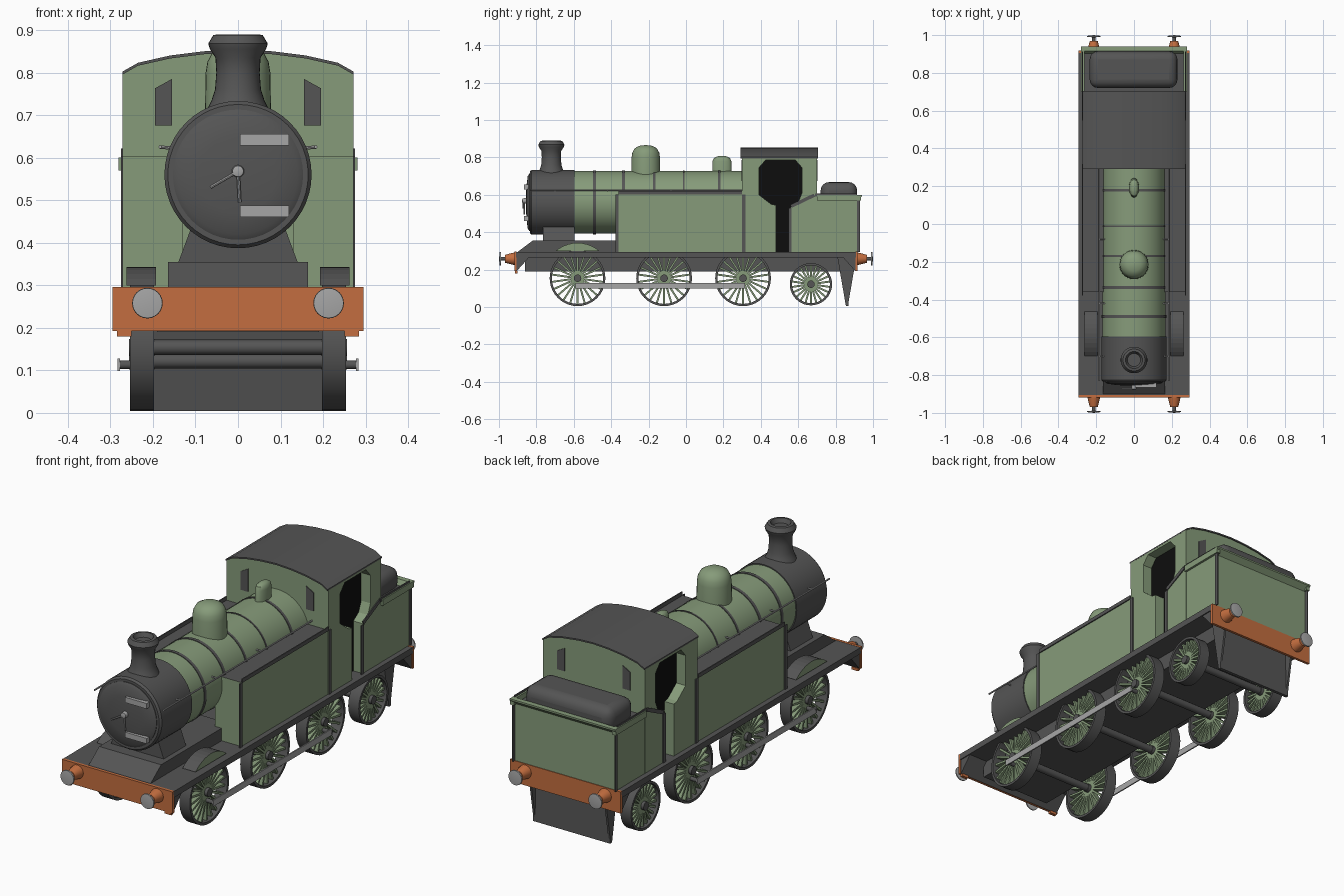
import bpy, bmesh, math
from mathutils import Matrix, Vector

old = bpy.data.objects.get("Cube")
if old:
    bpy.data.objects.remove(old, do_unlink=True)


def material(name, rgb):
    m = bpy.data.materials.new(name)
    m.use_nodes = True
    m.diffuse_color = (*rgb, 1)
    m.node_tree.nodes["Principled BSDF"].inputs["Base Color"].default_value = (*rgb, 1)
    return m


GREEN = material("sage green", (0.24, 0.33, 0.195))
DARK = material("dark grey", (0.09, 0.09, 0.09))
ORANGE = material("burnt orange", (0.55, 0.155, 0.05))
SILVER = material("light grey", (0.38, 0.38, 0.38))
BLACK = material("black", (0.004, 0.004, 0.004))

TURN = {"x": Matrix.Rotation(math.pi / 2, 4, "Y"),
        "y": Matrix.Rotation(-math.pi / 2, 4, "X"),
        "z": Matrix.Identity(4)}
SIDES = (("left", 1), ("right", -1))


def finish(bm, name, mat, smooth=False, second=None, rule=None):
    bmesh.ops.recalc_face_normals(bm, faces=bm.faces)
    me = bpy.data.meshes.new(name)
    if second:
        bm.normal_update()
        for f in bm.faces:
            f.material_index = int(rule(f))
    bm.to_mesh(me)
    bm.free()
    me.materials.append(mat)
    if second:
        me.materials.append(second)
    ob = bpy.data.objects.new(name, me)
    bpy.context.collection.objects.link(ob)
    if smooth:
        bpy.ops.object.select_all(action="DESELECT")
        ob.select_set(True)
        bpy.context.view_layer.objects.active = ob
        bpy.ops.object.shade_smooth_by_angle(angle=math.radians(38))
    return ob


def prism(name, pts, axis, a, b, mat, **kw):
    """Extrude an outline: (y, z) points along x, or (x, z) points along y."""
    at = (lambda p, t: (t, *p)) if axis == "x" else (lambda p, t: (p[0], t, p[1]))
    bm = bmesh.new()
    face = bm.faces.new([bm.verts.new(at(p, a)) for p in pts])
    ext = bmesh.ops.extrude_face_region(bm, geom=[face])
    step = Vector(at((0, 0), b - a))
    bmesh.ops.translate(bm, vec=step, verts=[v for v in ext["geom"] if isinstance(v, bmesh.types.BMVert)])
    return finish(bm, name, mat, **kw)


def box(name, x, y, z, mat, **kw):
    return prism(name, [(y[0], z[0]), (y[1], z[0]), (y[1], z[1]), (y[0], z[1])], "x", *x, mat, **kw)


def lathe(name, prof, loc, axis, mat, seg=32, scale=(1, 1, 1)):
    """Spin (radius, height) points round an axis."""
    bm = bmesh.new()
    vs = [bm.verts.new((r, 0, h)) for r, h in prof]
    for a, b in zip(vs, vs[1:]):
        bm.edges.new((a, b))
    bmesh.ops.spin(bm, geom=bm.verts[:] + bm.edges[:], cent=(0, 0, 0), axis=(0, 0, 1),
                   angle=2 * math.pi, steps=seg)
    bmesh.ops.remove_doubles(bm, verts=bm.verts, dist=0.0002)
    bm.transform(Matrix.Translation(loc) @ Matrix.Diagonal((*scale, 1)) @ TURN[axis])
    return finish(bm, name, mat, smooth=True)


def rod(name, p, q, r, mat, seg=12):
    p, q = Vector(p), Vector(q)
    bm = bmesh.new()
    bmesh.ops.create_cone(bm, cap_ends=True, segments=seg, radius1=r, radius2=r, depth=(q - p).length)
    bm.transform(Matrix.Translation((p + q) / 2) @ (q - p).to_track_quat("Z", "Y").to_matrix().to_4x4())
    return finish(bm, name, mat, smooth=True)


def trim(name, path, x, mat, w=0.018):
    """Flat strips on a side sheet, following (y, z) points."""
    for p, q in zip(path, path[1:]):
        p, q = Vector(p), Vector(q)
        n = (q - p).normalized().orthogonal() * w
        prism(name, [p, q, q + n, p + n], "x", x, x * 1.02, mat)


# Running plate and frames
box("running_plate", (-0.295, 0.295), (-0.91, 0.91), (0.265, 0.295), DARK)
box("main_frame", (-0.19, 0.19), (-0.86, 0.86), (0.19, 0.265), DARK)
prism("smokebox_base", [(-0.9, 0.295), (-0.82, 0.355), (-0.3, 0.355), (-0.3, 0.295)], "x", -0.165, 0.165, DARK)
prism("smokebox_saddle", [(-0.14, 0.355), (0.14, 0.355), (0.112, 0.43), (-0.112, 0.43)], "y", -0.765, -0.595, DARK)
prism("rear_skirt", [(0.81, 0.265), (0.86, 0.265), (0.87, 0.005), (0.855, 0.005)], "x", -0.205, 0.205, DARK)
for s, d in SIDES:
    prism(s + "_skirt_bracket", [(0.83, 0.265), (0.91, 0.265), (0.868, 0.02)], "x", d * 0.195, d * 0.205, DARK)

# Buffer beams and buffers
for end, e in (("front", -1), ("rear", 1)):
    box(end + "_buffer_beam", (-0.295, 0.295), (e * 0.905, e * 0.918), (0.192, 0.296), ORANGE)
    prism(end + "_beam_backing", [(e * 0.905, 0.192), (e * 0.905, 0.265), (e * 0.84, 0.265)],
          "x", -0.29, 0.29, DARK)
    for s, d in SIDES:
        at = (d * 0.213, 0, 0.258)
        lathe(f"{end}_{s}_buffer_housing", [(0, e * 0.91), (0.034, e * 0.91), (0.031, e * 0.93),
              (0.021, e * 0.968), (0, e * 0.968)], at, "y", ORANGE, 20)
        lathe(f"{end}_{s}_buffer_stem", [(0.01, e * 0.96), (0.01, e * 0.988)], at, "y", DARK, 12)
        lathe(f"{end}_{s}_buffer_head", [(0, e * 0.988), (0.036, e * 0.99), (0.035, e * 0.996), (0, e)],
              at, "y", SILVER, 24)
        if e < 0:
            box(s + "_beam_foot", (d * 0.25, d * 0.285), (-0.915, -0.9), (0.18, 0.193), ORANGE)

# Boiler and smokebox
MID = (0, 0, 0.56)
lathe("smokebox", [(0, -0.835), (0.165, -0.835), (0.173, -0.825), (0.173, -0.595), (0, -0.595)], MID, "y", DARK, 48)
lathe("smokebox_door", [(0, -0.857), (0.09, -0.853), (0.14, -0.846), (0.153, -0.838), (0.153, -0.83)],
      MID, "y", DARK, 48)
lathe("boiler", [(0.168, -0.595), (0.168, 0.31)], MID, "y", GREEN, 48)
for y, w in ((-0.49, 0.008), (-0.335, 0.008), (-0.17, 0.006), (-0.012, 0.004), (0.178, 0.007)):
    lathe("boiler_band", [(0.167, y - w), (0.171, y - w), (0.171, y + w), (0.167, y + w)], MID, "y", DARK, 48)

# Door furniture
for z in (0.474, 0.642):
    box("door_hinge", (0.005, 0.12), (-0.866, -0.843), (z - 0.013, z + 0.013), SILVER)
lathe("door_boss", [(0, -0.878), (0.013, -0.874), (0.015, -0.85)], (0, 0, 0.568), "y", SILVER, 16)
rod("door_handle_upper", (0, -0.87, 0.568), (-0.065, -0.87, 0.53), 0.004, SILVER, 8)
rod("door_handle_lower", (0, -0.865, 0.568), (0.004, -0.865, 0.495), 0.004, SILVER, 8)

# Chimney, dome and safety valve
lathe("chimney", [(0.08, 0.7), (0.062, 0.735), (0.054, 0.76), (0.051, 0.8), (0.053, 0.835), (0.066, 0.855),
      (0.07, 0.868), (0.066, 0.875), (0.058, 0.888), (0.045, 0.89), (0.035, 0.87), (0, 0.87)],
      (0, -0.72, 0), "z", DARK)
lathe("dome", [(0.078, 0.69), (0.076, 0.8), (0.072, 0.825), (0.06, 0.848), (0.035, 0.862), (0, 0.866)],
      (0, -0.215, 0), "z", GREEN)
lathe("safety_valve", [(0.052, 0.71), (0.05, 0.78), (0.043, 0.797), (0.025, 0.806), (0, 0.808)],
      (0, 0.192, 0), "z", GREEN, 24, (0.52, 1, 1))

# Side tanks, splashers, handrails and coupling rods
for s, d in SIDES:
    box(s + "_side_tank", (d * 0.13, d * 0.27), (-0.36, 0.3), (0.295, 0.603), GREEN,
        second=DARK, rule=lambda f: f.normal.z > 0.9)
    trim(s + "_tank_trim", [(-0.36, 0.295), (-0.36, 0.603), (0.3, 0.603), (0.3, 0.295)], d * 0.27, DARK)
    arc = [math.radians(50 + 8 * i) for i in range(11)]
    prism(s + "_splasher", [(-0.58 + 0.183 * math.cos(a), 0.155 + 0.188 * math.sin(a)) for a in arc],
          "x", d * 0.193, d * 0.262, GREEN, second=DARK, rule=lambda f: abs(f.normal.x) < 0.9)
    rod(s + "_handrail", (d * 0.183, -0.83, 0.625), (d * 0.183, 0.3, 0.625), 0.004, SILVER, 8)
    for y in (-0.7, -0.42, -0.08):
        rod(s + "_handrail_knob", (d * 0.15, y, 0.622), (d * 0.185, y, 0.625), 0.004, SILVER, 8)
    box(s + "_coupling_rod", (d * 0.277, d * 0.283), (-0.59, 0.315), (0.098, 0.128), SILVER)

# Wheels with separate rims, hubs and spokes
for y, r, z in ((-0.58, 0.149, 0.154), (-0.117, 0.149, 0.154), (0.305, 0.149, 0.154), (0.668, 0.113, 0.122)):
    rod("axle", (-0.25, y, z), (0.25, y, z), 0.018, DARK)
    for s, d in SIDES:
        at = (d * 0.226, y, z)
        h = 0.028
        lathe(s + "_wheel_rim", [(r, -h), (r, h), (r - 0.012, h), (r - 0.012, -h), (r, -h)], at, "x", DARK, 40)
        lathe(s + "_wheel_hub", [(0, -0.03), (0.02, -0.03), (0.02, 0.03), (0, 0.03)], at, "x", DARK, 16)
        bm = bmesh.new()
        for i in range(22):
            bmesh.ops.create_cube(bm, size=1, matrix=Matrix.Translation(at)
                                  @ Matrix.Rotation(math.tau * i / 22, 4, "X")
                                  @ Matrix.Translation((0, 0, r / 2))
                                  @ Matrix.Diagonal((0.03, 0.01, r - 0.02, 1)))
        finish(bm, s + "_wheel_spokes", GREEN)
        if r > 0.12:
            rod(s + "_crank_pin", (d * 0.24, y, 0.113), (d * 0.283, y, 0.113), 0.01, DARK)

# Cab
half = [(0.272, 0.795), (0.235, 0.816), (0.16, 0.833), (0.08, 0.843)]
arch = half + [(0, 0.847)] + [(-x, z) for x, z in reversed(half)]
for name, y in (("cab_front_sheet", 0.3), ("cab_rear_sheet", 0.67)):
    prism(name, [(-0.27, 0.295), (0.27, 0.295)] + arch, "y", y, y + 0.03, GREEN)
prism("cab_roof", arch + [(x, z + 0.007) for x, z in reversed(arch)], "y", 0.292, 0.705, DARK, smooth=True)
box("cab_interior", (-0.222, 0.222), (0.325, 0.675), (0.295, 0.8), BLACK)
door = [(0.48, 0.295), (0.48, 0.545), (0.455, 0.55), (0.39, 0.6), (0.39, 0.745), (0.425, 0.785),
        (0.585, 0.785), (0.62, 0.745), (0.62, 0.61), (0.6, 0.562), (0.56, 0.535), (0.56, 0.295)]
for s, d in SIDES:
    prism(s + "_cab_side", [(0.3, 0.8), (0.3, 0.295)] + door + [(0.7, 0.295), (0.7, 0.8)],
          "x", d * 0.222, d * 0.271, GREEN)
    window = [(d * 0.155, 0.675), (d * 0.195, 0.675), (d * 0.195, 0.763), (d * 0.155, 0.785)]
    prism(s + "_front_window", window, "y", 0.296, 0.301, DARK)
    prism(s + "_rear_window", window, "y", 0.699, 0.704, DARK)

# Bunker and coal
box("bunker", (-0.27, 0.27), (0.7, 0.915), (0.295, 0.575), GREEN, second=DARK, rule=lambda f: f.normal.z > 0.9)
for s, d in SIDES:
    trim(s + "_bunker_trim", [(0.565, 0.295), (0.565, 0.53), (0.69, 0.59), (0.913, 0.59), (0.913, 0.295)],
         d * 0.27, DARK)
    box(s + "_bunker_rim", (d * 0.262, d * 0.281), (0.7, 0.935), (0.57, 0.6), GREEN)
prism("rear_bunker_rim", [(0.9, 0.57), (0.915, 0.57), (0.94, 0.592), (0.94, 0.6), (0.915, 0.6)],
      "x", -0.281, 0.281, GREEN)
coal = box("coal_heap", (-0.235, 0.23), (0.72, 0.915), (0.55, 0.668), DARK, smooth=True)
bevel = coal.modifiers.new("rounded", "BEVEL")
bevel.width = 0.045
bevel.segments = 4
